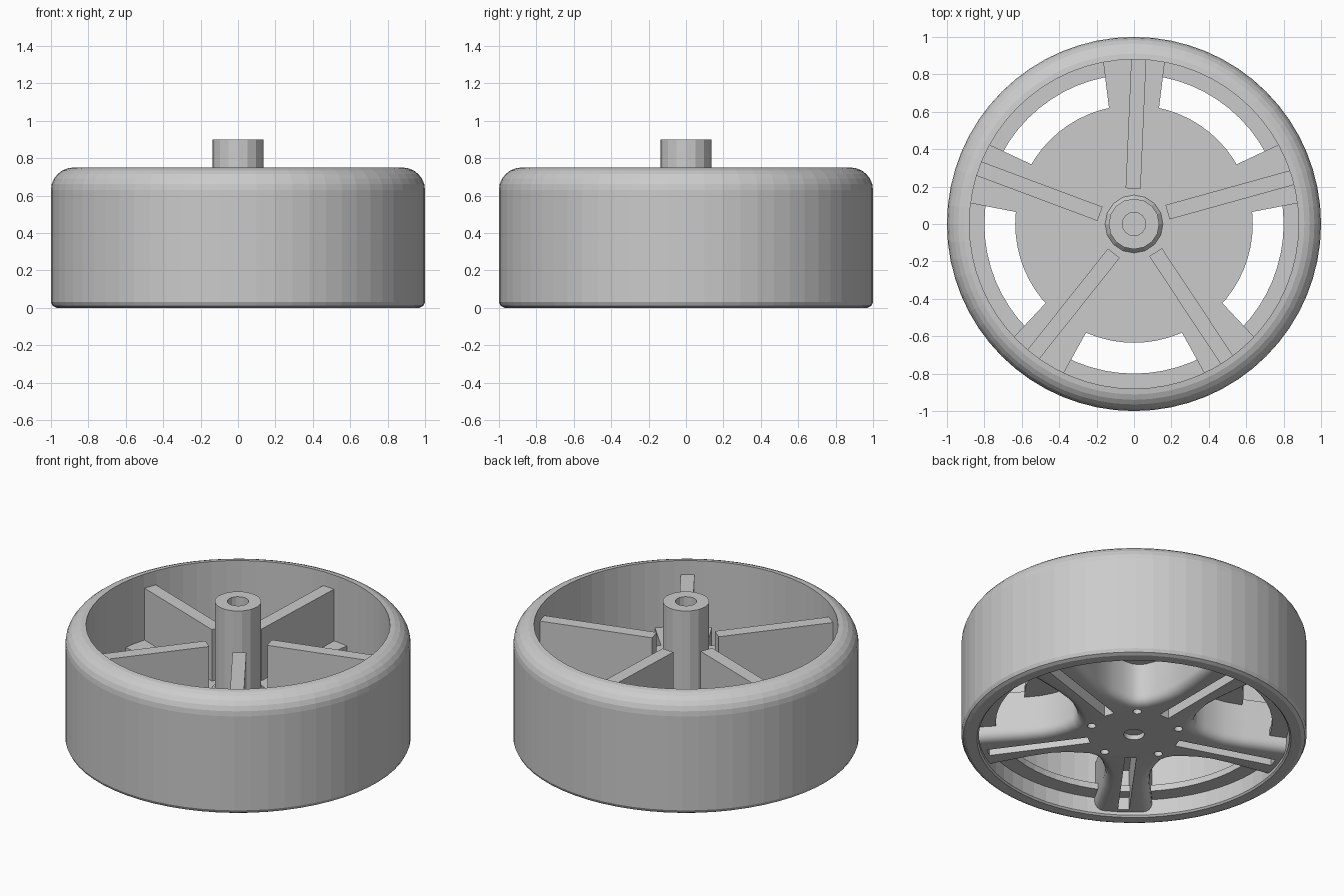
import bpy, bmesh
from math import sin, cos, pi, radians
from mathutils import Matrix, Vector

if "Cube" in bpy.data.objects:
    bpy.data.objects.remove(bpy.data.objects["Cube"], do_unlink=True)

ARMS = 5
STEP = 2 * pi / ARMS
FLOOR = 0.33          # top of the inner disc
ARM_BOTTOM = 0.03
ARM_ANGLES = [pi / 2 + i * STEP for i in range(ARMS)]


def finish(bm, name):
    """Turn a bmesh into a linked object."""
    bmesh.ops.recalc_face_normals(bm, faces=bm.faces)
    mesh = bpy.data.meshes.new(name)
    bm.to_mesh(mesh)
    bm.free()
    ob = bpy.data.objects.new(name, mesh)
    bpy.context.collection.objects.link(ob)
    return ob


def lathe(name, profile, sides):
    """Revolve a closed (radius, z) profile around z."""
    bm = bmesh.new()
    rings = [[bm.verts.new((r * cos(2 * pi * i / sides), r * sin(2 * pi * i / sides), z))
              for r, z in profile] for i in range(sides)]
    n = len(profile)
    for i in range(sides):
        a, b = rings[i], rings[(i + 1) % sides]
        for j in range(n):
            k = (j + 1) % n
            bm.faces.new((a[j], b[j], b[k], a[k]))
    bmesh.ops.remove_doubles(bm, verts=bm.verts, dist=1e-5)
    return finish(bm, name)


def add_box(bm, x0, x1, width, z0, z1, matrix):
    size = Matrix.Diagonal((x1 - x0, width, z1 - z0, 1))
    place = Matrix.Translation(((x0 + x1) / 2, 0, (z0 + z1) / 2))
    bmesh.ops.create_cube(bm, size=1, matrix=matrix @ place @ size)


def add_cylinder(bm, radius, z0, z1, x, y, sides):
    bmesh.ops.create_cone(bm, cap_ends=True, segments=sides, radius1=radius, radius2=radius,
                          depth=z1 - z0, matrix=Matrix.Translation((x, y, (z0 + z1) / 2)))


def cut(ob, bm, name):
    """Subtract a bmesh from an object, then discard it."""
    cutter = finish(bm, name)
    cutter.hide_render = True
    mod = ob.modifiers.new(name, 'BOOLEAN')
    mod.operation, mod.solver, mod.object = 'DIFFERENCE', 'EXACT', cutter
    bpy.context.view_layer.objects.active = ob
    bpy.ops.object.modifier_apply(modifier=name)
    bpy.data.objects.remove(cutter, do_unlink=True)


# Outer rim with rounded upper shoulder and an inner flange
shoulder = [(0.88 + 0.12 * cos(a), 0.63 + 0.12 * sin(a))
            for a in (i * pi / 12 for i in range(7))]
lathe("rim", [(0.9, 0.01), (0.91, 0), (0.97, 0), (0.99, 0.01), (1, 0.03)] + shoulder
      + [(0.88, 0.15), (0.8, 0.15), (0.8, 0.11), (0.9, 0.11)], 64)

# Inner disc
lathe("inner_disc", [(0, FLOOR - 0.04), (0.635, FLOOR - 0.04), (0.635, FLOOR), (0, FLOOR)], 64)

# Five-armed spoke body with rounded recesses between the arms
half_arm = [(0.91, 0.17), (0.63, 0.135), (0.52, 0.13), (0.45, 0.14), (0.38, 0.16), (0.32, 0.185)]
bm = bmesh.new()
outline = []
for angle in ARM_ANGLES:
    turn = Matrix.Rotation(angle, 3, 'Z')
    edge = [(x, -y) for x, y in reversed(half_arm)] + half_arm
    outline += [turn @ Vector((x, y, ARM_BOTTOM)) for x, y in edge]
    outline.append(Matrix.Rotation(angle + STEP / 2, 3, 'Z') @ Vector((0.36, 0, ARM_BOTTOM)))
base = bm.faces.new([bm.verts.new(p) for p in outline])
top = bmesh.ops.extrude_face_region(bm, geom=[base])["geom"]
bmesh.ops.translate(bm, vec=(0, 0, FLOOR - 0.001 - ARM_BOTTOM),
                    verts=[g for g in top if isinstance(g, bmesh.types.BMVert)])
bmesh.ops.recalc_face_normals(bm, faces=bm.faces)
lower = [e for e in bm.edges if all(v.co.z < 0.05 for v in e.verts)
         and any(Vector(v.co.xy).length < 0.9 for v in e.verts)]
bmesh.ops.bevel(bm, geom=lower, offset=0.055, segments=4, profile=0.5, affect='EDGES')
spokes = finish(bm, "spokes")

# Slots splitting each arm
bm = bmesh.new()
for angle in ARM_ANGLES:
    add_box(bm, 0.27, 0.87, 0.065, -0.1, FLOOR - 0.04, Matrix.Rotation(angle, 4, 'Z'))
cut(spokes, bm, "slot_cutter")

# Bolt holes and axle recess
bm = bmesh.new()
for angle in ARM_ANGLES:
    a = angle + STEP / 2
    add_cylinder(bm, 0.025, -0.1, 0.15, 0.265 * cos(a), 0.265 * sin(a), 16)
add_cylinder(bm, 0.06, -0.1, 0.06, 0, 0, 24)
cut(spokes, bm, "hole_cutter")
bpy.ops.object.select_all(action='DESELECT')
spokes.select_set(True)
bpy.context.view_layer.objects.active = spokes
bpy.ops.object.shade_smooth_by_angle(angle=radians(32))

# Hub shaft with a blind bore and a small flared foot
lathe("hub_shaft", [(0, 0.2), (0.155, 0.2), (0.155, FLOOR + 0.005), (0.135, FLOOR + 0.03),
                    (0.135, 0.9), (0.063, 0.9), (0.063, 0.5), (0, 0.5)], 16)

# Stiffening ribs, set slightly askew to the arms
bm = bmesh.new()
for angle in ARM_ANGLES:
    askew = Matrix.Translation((0, 0.013, 0)) @ Matrix.Rotation(radians(-2.5), 4, 'Z')
    add_box(bm, 0.19, 0.885, 0.08, FLOOR - 0.02, 0.66, Matrix.Rotation(angle, 4, 'Z') @ askew)
finish(bm, "ribs")
